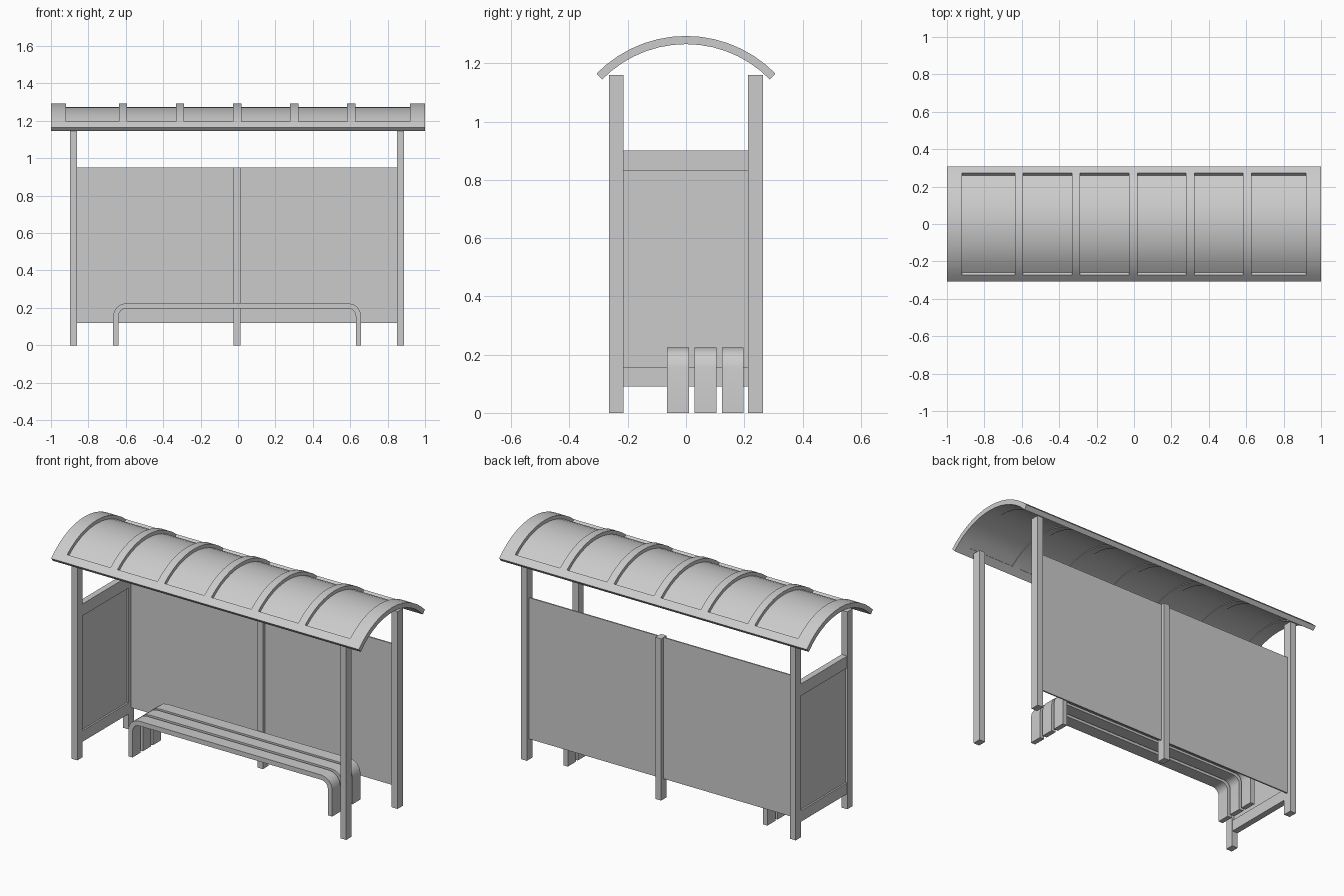
import bpy, bmesh
from math import sin, cos, asin, radians, pi

cube = bpy.data.objects.get("Cube")
if cube:
    bpy.data.objects.remove(cube, do_unlink=True)

grey = bpy.data.materials.new("light grey")
grey.use_nodes = True
COLOUR = (0.6, 0.6, 0.6, 1)
grey.diffuse_color = COLOUR
grey.node_tree.nodes["Principled BSDF"].inputs["Base Color"].default_value = COLOUR

MID = -0.005  # centre line of posts and bench


def add_object(name, bm):
    bmesh.ops.recalc_face_normals(bm, faces=bm.faces)
    mesh = bpy.data.meshes.new(name)
    bm.to_mesh(mesh)
    bm.free()
    mesh.materials.append(grey)
    obj = bpy.data.objects.new(name, mesh)
    bpy.context.collection.objects.link(obj)
    return obj


def box(name, x, y, z):
    """Box from (low, high) ranges."""
    bm = bmesh.new()
    bmesh.ops.create_cube(bm, size=1)
    for v in bm.verts:
        v.co = [lo + (c + 0.5) * (hi - lo) for c, (lo, hi) in zip(v.co, (x, y, z))]
    return add_object(name, bm)


def smooth(obj, angle):
    bpy.ops.object.select_all(action='DESELECT')
    bpy.context.view_layer.objects.active = obj
    obj.select_set(True)
    for mod in list(obj.modifiers):
        bpy.ops.object.modifier_apply(modifier=mod.name)
    bpy.ops.object.shade_smooth_by_angle(angle=radians(angle))


def vault(name, radius, thickness, xs, angles, is_open=lambda i, j: False):
    """Curved sheet of grid cells, thickened inwards, with some cells left open."""
    bm = bmesh.new()
    rows = [[bm.verts.new((x, radius * sin(a), AXIS_Z + radius * cos(a))) for a in angles]
            for x in xs]
    for i in range(len(xs) - 1):
        for j in range(len(angles) - 1):
            if not is_open(i, j):
                bm.faces.new((rows[i][j], rows[i + 1][j],
                              rows[i + 1][j + 1], rows[i][j + 1]))
    bmesh.ops.delete(bm, geom=[v for v in bm.verts if not v.link_faces], context='VERTS')
    obj = add_object(name, bm)
    # Make the sheet face up before thickening
    if obj.data.polygons[0].normal.z < 0:
        obj.data.flip_normals()
    solid = obj.modifiers.new("thickness", 'SOLIDIFY')
    solid.thickness = thickness
    solid.offset = -1
    smooth(obj, 30)
    return obj


# Corner posts
BACK, FRONT = (0.213, 0.264), (-0.264, -0.215)
for side, x in (("left", MID + 0.874), ("right", MID - 0.874)):
    for end, y in (("front", FRONT), ("back", BACK)):
        box(f"{end}_{side}_post", (x - 0.019, x + 0.019), y, (0, 1.16))

# Back wall with its middle post
box("back_middle_post", (MID - 0.018, MID + 0.018), BACK, (0, 0.95))
box("back_panel", (MID - 0.856, MID + 0.856), (0.234, 0.242), (0.12, 0.95))

# Right end wall: two rails and a recessed panel
wall = MID - 0.874
for name, z in (("lower", (0.09, 0.155)), ("upper", (0.83, 0.9))):
    box(f"end_wall_{name}_rail", (wall - 0.018, wall + 0.018), (FRONT[1], BACK[0]), z)
box("end_wall_panel", (wall - 0.008, wall + 0.008), (FRONT[1], BACK[0]), (0.155, 0.83))

# Bench: three bent slats
HALF, TOP, BEND, THICK = 0.663, 0.225, 0.07, 0.028


def bend_profile(half, top, radius):
    corner = [(half - radius + radius * cos(a), top - radius + radius * sin(a))
              for a in (k * pi / 8 for k in range(5))]
    right = [(half, 0)] + corner
    return right + [(-x, z) for x, z in reversed(right)]


outer = bend_profile(HALF, TOP, BEND)
inner = bend_profile(HALF - THICK, TOP - THICK, BEND - THICK)
for n, y in enumerate((-0.065, 0.03, 0.123)):
    bm = bmesh.new()
    out_v = [bm.verts.new((MID + x, y, z)) for x, z in outer]
    in_v = [bm.verts.new((MID + x, y, z)) for x, z in inner]
    for k in range(len(outer) - 1):
        bm.faces.new((out_v[k], out_v[k + 1], in_v[k + 1], in_v[k]))
    grown = bmesh.ops.extrude_face_region(bm, geom=bm.faces[:])
    for item in grown["geom"]:
        if isinstance(item, bmesh.types.BMVert):
            item.co.y += 0.075
    smooth(add_object(f"bench_slat_{n + 1}", bm), 25)

# Vaulted roof: frame with six openings, and a thin sheet inside it
RADIUS, AXIS_Z = 0.43, 0.864
EDGE, OPENING = asin(0.307 / RADIUS), asin(0.273 / RADIUS)
STEPS = 12
arc = [-OPENING + 2 * OPENING * k / STEPS for k in range(STEPS + 1)]
angles = [-EDGE] + arc + [EDGE]
ribs = [MID + 0.305 * k for k in range(-2, 3)]
xs = [-1, -0.92] + [r + s for r in ribs for s in (-0.0225, 0.0225)] + [0.92, 1]
vault("roof_frame", RADIUS, 0.028, xs, angles,
      lambda i, j: i % 2 == 1 and 0 < j <= STEPS)
vault("roof_sheet", RADIUS - 0.02, 0.004, [-0.925, 0.925], arc)
